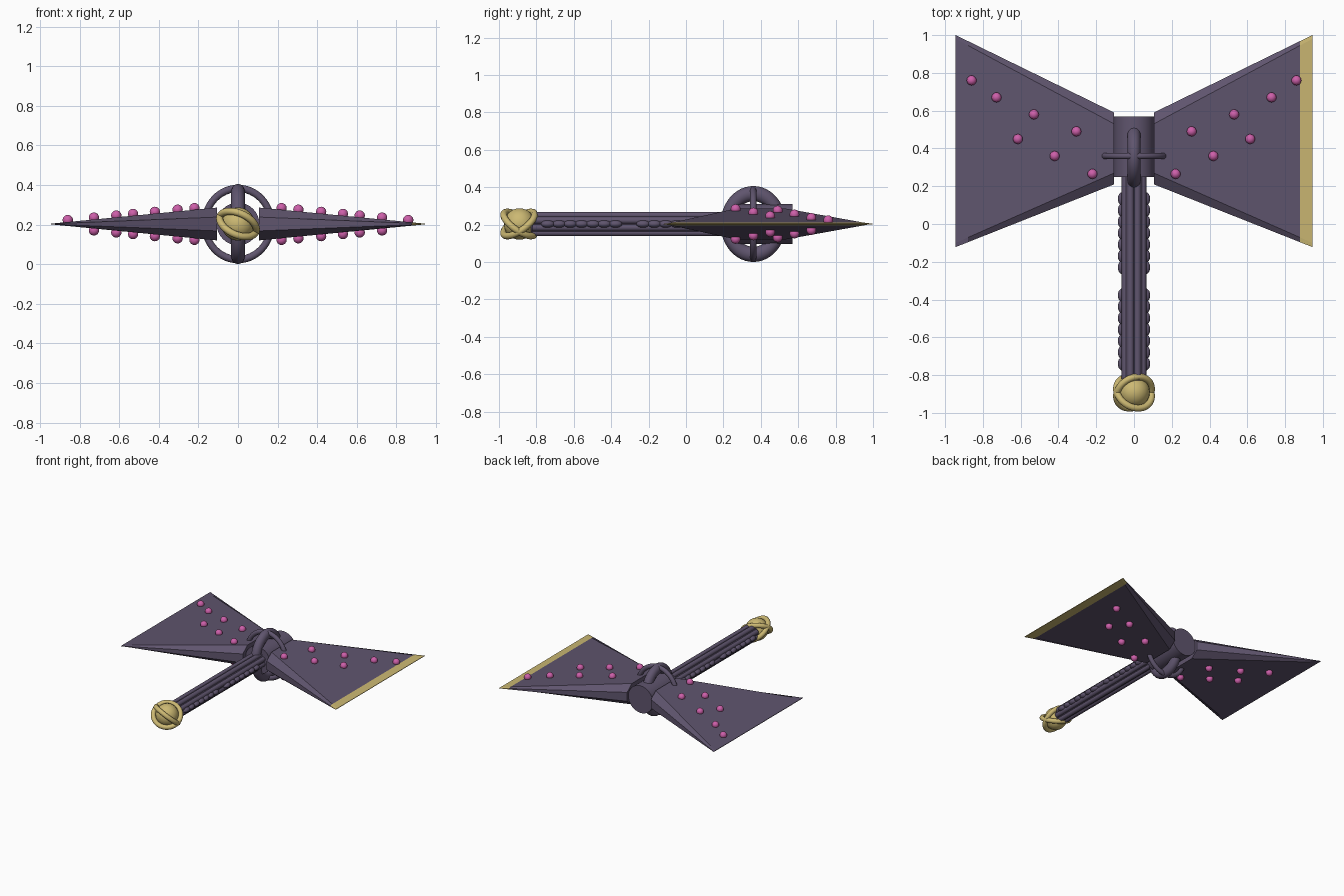
import bpy, bmesh, math
from mathutils import Vector, Matrix

if "Cube" in bpy.data.objects:
    bpy.data.objects.remove(bpy.data.objects["Cube"])

ZC = 0.203  # height of the weapon's centre plane


def material(name, rgb):
    m = bpy.data.materials.new(name)
    m.diffuse_color = (*rgb, 1)
    m.use_nodes = True
    m.node_tree.nodes["Principled BSDF"].inputs["Base Color"].default_value = m.diffuse_color
    return m


PURPLE = material("dusky_purple", (0.115, 0.09, 0.155))
GOLD = material("pale_gold", (0.60, 0.48, 0.17))
PINK = material("pink", (0.61, 0.115, 0.40))


def finish(name, mat, smooth=True):
    ob = bpy.context.object
    ob.name = name
    ob.data.materials.append(mat)
    if smooth:
        bpy.ops.object.shade_smooth_by_angle(angle=math.radians(40))
    return ob


def rod(name, x, z, r, y0, y1, sides=32):
    bpy.ops.mesh.primitive_cylinder_add(vertices=sides, radius=r, depth=y1 - y0,
                                        location=(x, (y0 + y1) / 2, z),
                                        rotation=(math.pi / 2, 0, 0))
    return finish(name, PURPLE)


def ball(name, loc, size, mat):
    bpy.ops.mesh.primitive_uv_sphere_add(segments=20, ring_count=12, radius=1, location=loc)
    bpy.context.object.scale = size
    return finish(name, mat)


def ring(name, centre, normal, a, r, mat, stretch_z=1.0):
    bpy.ops.mesh.primitive_torus_add(major_radius=a, minor_radius=r,
                                     major_segments=48, minor_segments=14)
    ob = finish(name, mat)
    q = Vector((0, 0, 1)).rotation_difference(Vector(normal).normalized())
    ob.data.transform(Matrix.Diagonal((1, 1, stretch_z, 1)) @ q.to_matrix().to_4x4())
    ob.location = centre
    return ob


# Hub and the two crossed rings around it
rod("hub", 0, ZC, 0.108, 0.25, 0.57)
ring("cross_ring", (0, 0.36, ZC), (0, 1, 0), 0.168, 0.0175, PURPLE, 1.07)
ring("long_ring", (0, 0.36, ZC), (1, 0, 0), 0.14, 0.035, PURPLE, 1.16)

# Handle: core with ribs running along it
rod("handle_core", 0, ZC, 0.056, -0.83, 0.27, 16)
for i in range(8):
    a = math.pi * (i + 0.5) / 4
    rod("handle_rib", 0.05 * math.cos(a), ZC + 0.05 * math.sin(a), 0.019, -0.82, 0.27, 12)

# Scalloped grips on both sides of the handle
for side in (-1, 1):
    for start in (-0.74, -0.23):
        for i in range(7):
            ball("grip_bump", (side * 0.06, start + i * 0.0605, ZC),
                 (0.026, 0.036, 0.02), PURPLE)

# Pommel: ball caged by two tilted rings
ball("pommel", (0, -0.89, ZC), (0.084, 0.084, 0.084), GOLD)
for s in (-1, 1):
    ring("pommel_ring", (0, -0.892, ZC), (0.34, s * 0.53, 0.74), 0.099, 0.018, GOLD)


# Blades: eight-sided wedge thinning to a sharp outer edge
def blade(name, side, gilded):
    inner = [(0.21, 0.035), (0.27, 0.083), (0.53, 0.083), (0.59, 0.035)]
    outer = [(-0.122, 0.001), (-0.10, 0.002), (0.98, 0.002), (1.0, 0.001)]
    bm = bmesh.new()
    loops = []
    for x in (0.105, 0.88, 0.944):
        t = (x - 0.105) / 0.839
        pts = [(p[0] + (q[0] - p[0]) * t, p[1] + (q[1] - p[1]) * t)
               for p, q in zip(inner, outer)]
        section = pts + [(y, -z) for y, z in reversed(pts)]
        loops.append([bm.verts.new((side * x, y, ZC + z)) for y, z in section])
    bm.faces.new(loops[0])
    bm.faces.new(loops[-1])
    for a, b in zip(loops, loops[1:]):
        for i in range(8):
            j = (i + 1) % 8
            bm.faces.new((a[i], a[j], b[j], b[i]))
    bmesh.ops.recalc_face_normals(bm, faces=bm.faces)
    for f in bm.faces:
        f.material_index = int(gilded and abs(f.calc_center_median().x) > 0.885)
    me = bpy.data.meshes.new(name)
    bm.to_mesh(me)
    bm.free()
    me.materials.append(PURPLE)
    me.materials.append(GOLD)
    bpy.context.collection.objects.link(bpy.data.objects.new(name, me))


blade("left_blade", -1, False)
blade("right_blade", 1, True)

# Beads on the top and underside of both blades
beads = [(0.22, 0.265), (0.305, 0.49), (0.42, 0.36), (0.53, 0.58),
         (0.615, 0.45), (0.728, 0.67), (0.86, 0.76)]
for side in (-1, 1):
    for x, y in beads:
        for up in (-1, 1):
            if up < 0 and x > 0.8:
                continue
            h = 0.012 + (0.944 - x) * 0.094
            ball("bead", (side * x, y, ZC + up * h), (0.026, 0.026, 0.026), PINK)
